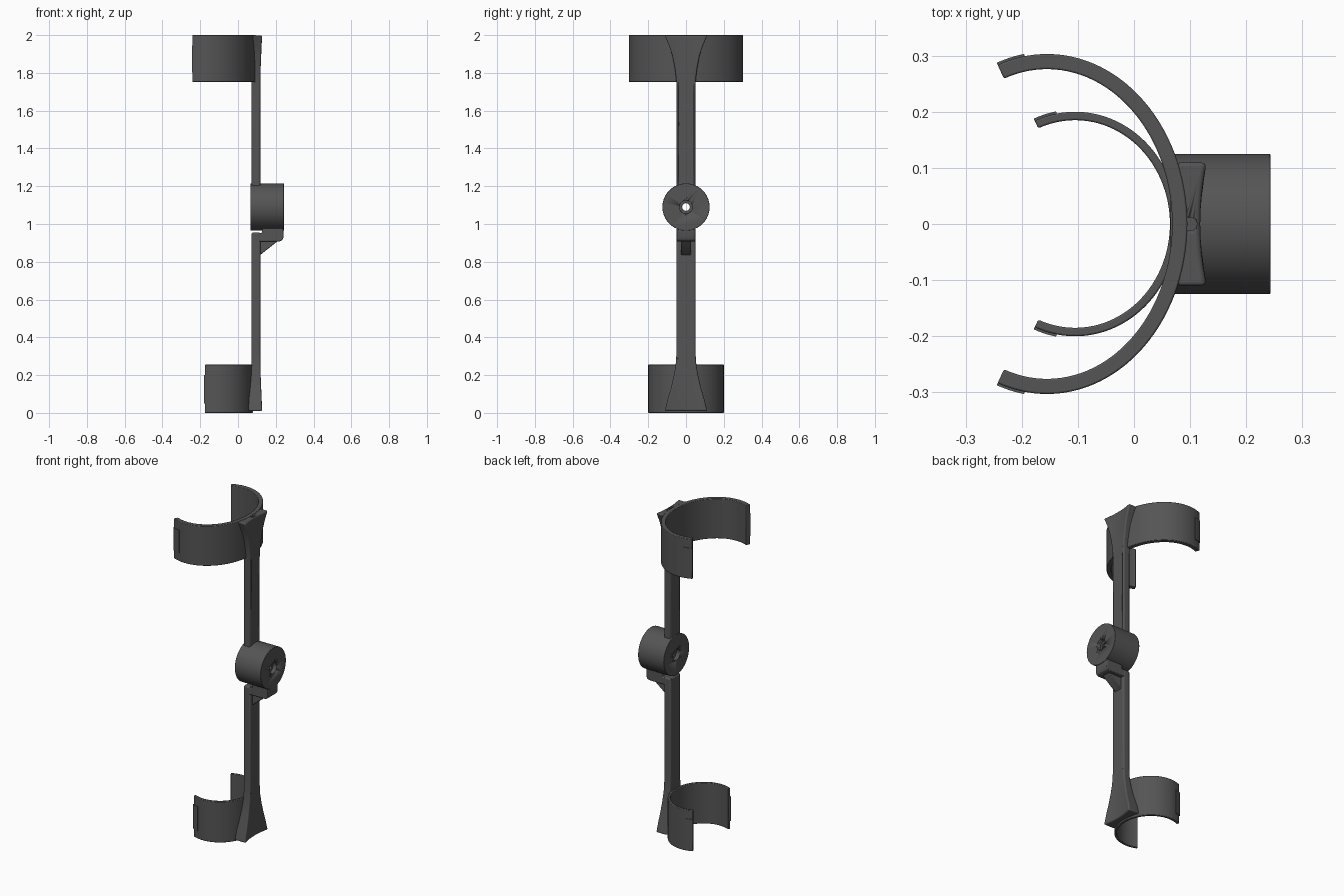
import bpy, bmesh, math
from mathutils import Vector

if "Cube" in bpy.data.objects:
    bpy.data.objects.remove(bpy.data.objects["Cube"])

mat = bpy.data.materials.new("dark_grey")
mat.diffuse_color = (0.09, 0.09, 0.09, 1)
mat.use_nodes = True
mat.node_tree.nodes["Principled BSDF"].inputs["Base Color"].default_value = mat.diffuse_color


def finish(name, bm, bevel=0.0, seg=3, cutters=()):
    bmesh.ops.recalc_face_normals(bm, faces=bm.faces)
    me = bpy.data.meshes.new(name)
    bm.to_mesh(me)
    bm.free()
    ob = bpy.data.objects.new(name, me)
    bpy.context.collection.objects.link(ob)
    me.materials.append(mat)
    if bevel:
        m = ob.modifiers.new("bevel", 'BEVEL')
        m.width, m.segments = bevel, seg
        m.limit_method, m.angle_limit = 'ANGLE', math.radians(40)
    for c in cutters:
        m = ob.modifiers.new("cut", 'BOOLEAN')
        m.operation, m.object, m.solver = 'DIFFERENCE', c, 'EXACT'
    bpy.ops.object.select_all(action='DESELECT')
    ob.select_set(True)
    bpy.context.view_layer.objects.active = ob
    bpy.ops.object.shade_smooth_by_angle(angle=math.radians(35))
    return ob


def loft(rings):
    bm = bmesh.new()
    vs = [[bm.verts.new(p) for p in r] for r in rings]
    n = len(vs[0])
    for a, b in zip(vs, vs[1:]):
        for i in range(n):
            bm.faces.new((a[i], a[(i + 1) % n], b[(i + 1) % n], b[i]))
    bm.faces.new(vs[0])
    bm.faces.new(vs[-1])
    return bm


def extrude_y(points, half):
    return loft([[(x, y, z) for x, z in points] for y in (-half, half)])


def cylinder(name, axis, center, r, length, cutter=False, **kw):
    rings = []
    for s in (-0.5, 0.5):
        ring = []
        for i in range(64):
            t = 2 * math.pi * i / 64
            u, v, w = r * math.cos(t), r * math.sin(t), s * length
            p = Vector((w, u, v)) if axis == 'x' else Vector((u, v, w))
            ring.append(p + Vector(center))
        rings.append(ring)
    ob = finish(name, loft(rings), **kw)
    if cutter:
        ob.hide_render = True
        ob.hide_set(True)
        ob.display_type = 'WIRE'
    return ob


def arc_band(cx, a, b, t0, t1, z0, z1, outer, inner, n):
    """Elliptical band, offset along the curve normal."""
    rings = []
    for i in range(n + 1):
        t = t0 + (t1 - t0) * i / n
        p = Vector((cx + a * math.cos(t), b * math.sin(t), 0))
        nrm = Vector((math.cos(t) / a, math.sin(t) / b, 0)).normalized()
        o, k = p + nrm * outer, p - nrm * inner
        rings.append([(o.x, o.y, z0), (k.x, k.y, z0), (k.x, k.y, z1), (o.x, o.y, z1)])
    return loft(rings)


# Cuffs with strap pads at both open ends
for label, cx, a, b, thick, end_x, pad_x, z0, z1 in (
        ("upper", -0.155, 0.25, 0.303, 0.027, -0.243, -0.195, 1.752, 2.0),
        ("lower", -0.105, 0.184, 0.2, 0.015, -0.177, -0.138, 0.0, 0.255)):
    te = math.acos((end_x - cx) / a)
    tp = math.acos((pad_x - cx) / a)
    finish(label + "_cuff", arc_band(cx, a, b, -te, te, z0, z1, 0, thick, 72), 0.003, 2)
    for side, s in (("left", 1), ("right", -1)):
        finish(f"{label}_{side}_strap_pad",
               arc_band(cx, a, b, s * tp, s * te, z0 + 0.05, z1 - 0.055, 0.004, 0.006, 8))


# Struts with flared, concave-faced ends: rows of
# (z, half width, front x mid, front x edge, back x edge)
def strut(name, rows, cutters=()):
    rings = []
    for z, w, xm, xe, xb in rows:
        front, back = [], []
        for i in range(13):
            u = -1 + i / 6
            front.append((xm + (xe - xm) * u * u, w * u, z))
            back.append((0.072 + (xb - 0.072) * u * u, w * u, z))
        rings.append(front + back[::-1])
    finish(name, loft(rings), 0.012, 4, cutters)


pin_hole = cylinder("pin_hole_cutter", 'z', (0.1, 0, 1.99), 0.012, 0.06, True)
strut("upper_strut", [
    (1.14, 0.05, 0.118, 0.118, 0.072), (1.70, 0.05, 0.118, 0.118, 0.072),
    (1.77, 0.052, 0.118, 0.119, 0.073), (1.83, 0.06, 0.118, 0.121, 0.074),
    (1.89, 0.072, 0.118, 0.124, 0.075), (1.94, 0.088, 0.118, 0.126, 0.075),
    (1.998, 0.112, 0.118, 0.130, 0.075)], [pin_hole])
strut("lower_strut", [
    (0.010, 0.112, 0.116, 0.130, 0.052), (0.07, 0.098, 0.117, 0.127, 0.055),
    (0.13, 0.080, 0.118, 0.124, 0.062), (0.19, 0.066, 0.118, 0.121, 0.068),
    (0.25, 0.055, 0.118, 0.119, 0.072), (0.32, 0.05, 0.118, 0.118, 0.072),
    (0.955, 0.05, 0.118, 0.118, 0.072)])

# Pivot hub with through bore and counterbores on both faces
bore = cylinder("bore_cutter", 'x', (0.15, 0, 1.09), 0.02, 0.4, True)
bore_front = cylinder("counterbore_outer_cutter", 'x', (0.243, 0, 1.09), 0.034, 0.05, True)
bore_back = cylinder("counterbore_inner_cutter", 'x', (0.065, 0, 1.09), 0.034, 0.05, True)
cylinder("pivot_hub", 'x', (0.154, 0, 1.09), 0.125, 0.178, bevel=0.002, seg=2,
         cutters=[bore, bore_front, bore_back])

# Bracket carrying the hub, and its gusset
finish("hub_bracket", extrude_y([
    (0.10, 0.908), (0.10, 0.953), (0.128, 0.953), (0.128, 0.978),
    (0.240, 0.978), (0.240, 0.928), (0.234, 0.914), (0.220, 0.908)], 0.049), 0.004, 2)
finish("bracket_gusset", extrude_y([
    (0.105, 0.92), (0.215, 0.92), (0.205, 0.905), (0.118, 0.836), (0.105, 0.836)], 0.026),
    0.004, 2)
